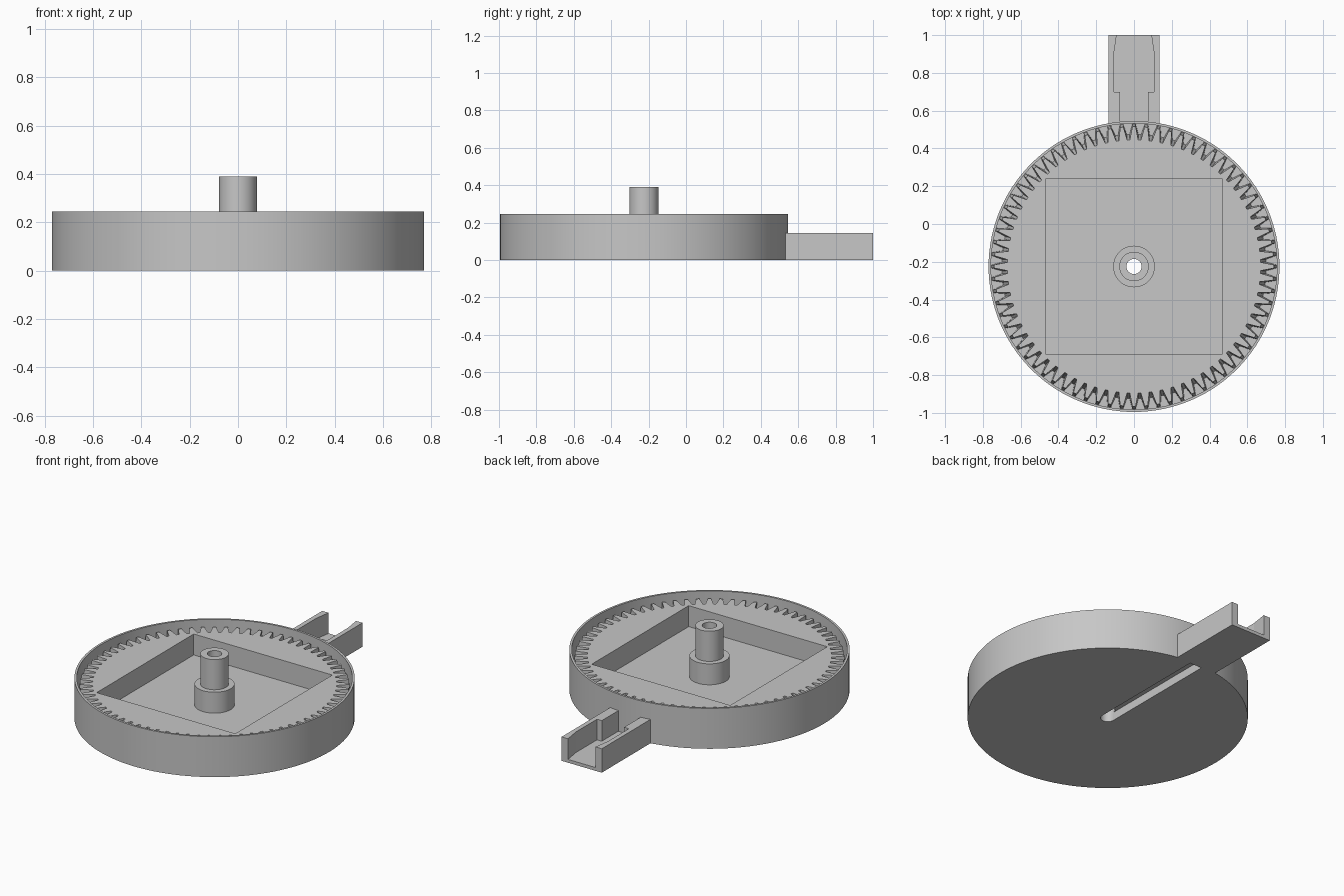
import bpy, bmesh
from math import sin, cos, pi, radians

if "Cube" in bpy.data.objects:
    bpy.data.objects.remove(bpy.data.objects["Cube"], do_unlink=True)

CY = -0.225          # centre of the round housing
FLOOR, DECK, TOP = 0.08, 0.207, 0.245

grey = bpy.data.materials.new("plain grey")
grey.use_nodes = True
grey.diffuse_color = (0.57, 0.57, 0.57, 1)
grey.node_tree.nodes["Principled BSDF"].inputs["Base Color"].default_value = grey.diffuse_color


def finish(bm, name):
    bmesh.ops.recalc_face_normals(bm, faces=bm.faces)
    mesh = bpy.data.meshes.new(name)
    bm.to_mesh(mesh)
    bm.free()
    mesh.materials.append(grey)
    ob = bpy.data.objects.new(name, mesh)
    bpy.context.collection.objects.link(ob)
    return ob


def activate(ob):
    bpy.ops.object.select_all(action="DESELECT")
    ob.select_set(True)
    bpy.context.view_layer.objects.active = ob


def smooth(ob):
    activate(ob)
    bpy.ops.object.shade_smooth_by_angle(angle=radians(30))


def cut(ob, cutter):
    activate(ob)
    mod = ob.modifiers.new("cut", "BOOLEAN")
    mod.operation, mod.solver, mod.object = "DIFFERENCE", "EXACT", cutter
    bpy.ops.object.modifier_apply(modifier=mod.name)
    bpy.data.objects.remove(cutter, do_unlink=True)


def loft(name, bottom, top, z0, z1):
    """Solid between two outlines with equal point counts."""
    bm = bmesh.new()
    a = [bm.verts.new((x, y, z0)) for x, y in bottom]
    b = [bm.verts.new((x, y, z1)) for x, y in top]
    n = len(a)
    bm.faces.new(a)
    bm.faces.new(b)
    for i in range(n):
        j = (i + 1) % n
        bm.faces.new((a[i], a[j], b[j], b[i]))
    return finish(bm, name)


def prism(name, outline, z0, z1):
    return loft(name, outline, outline, z0, z1)


def box(name, x0, x1, y0, y1, z0, z1):
    return prism(name, [(x0, y0), (x1, y0), (x1, y1), (x0, y1)], z0, z1)


def circle(r, n):
    return [(r * cos(2 * pi * i / n), CY + r * sin(2 * pi * i / n)) for i in range(n)]


def ring(name, profile, n):
    """Closed (radius, z) profile turned about the housing axis."""
    bm = bmesh.new()
    loops = [[bm.verts.new((x, y, z)) for x, y in circle(r, n)] for r, z in profile]
    for k, a in enumerate(loops):
        b = loops[(k + 1) % len(loops)]
        for i in range(n):
            j = (i + 1) % n
            bm.faces.new((a[i], a[j], b[j], b[i]))
    return finish(bm, name)


def gear_outline(root, tip, teeth=72):
    pts = []
    for i in range(teeth):
        for r, off in ((root, -0.38), (tip, -0.13), (tip, 0.13), (root, 0.38)):
            a = 2 * pi * (i + off) / teeth
            pts.append((r * cos(a), CY + r * sin(a)))
    return pts


# Round housing with a thin raised rim and a cable slot underneath
housing = ring("housing", [(0.04, 0), (0.77, 0), (0.77, TOP),
                           (0.757, TOP), (0.757, FLOOR), (0.04, FLOOR)], 120)
cut(housing, box("slot_cutter", -0.04, 0.04, CY, 0.528, -0.05, 0.05))
smooth(housing)

# Toothed deck, flaring downward, with a square pocket
deck = loft("toothed_deck", gear_outline(0.70, 0.755), gear_outline(0.67, 0.74), FLOOR, DECK)
H = 0.465
cut(deck, box("pocket_cutter", -H, H, CY - H, CY + H, 0, 0.4))

# Stepped hollow post in the middle
smooth(ring("center_post", [(0.04, FLOOR), (0.11, FLOOR), (0.11, DECK),
                            (0.078, DECK), (0.078, 0.39), (0.04, 0.39)], 48))

# Rear arm: thin floor and two stepped side walls
START = 0.533
box("arm_floor", -0.135, 0.135, START, 1, 0, 0.02)
for side, s in (("left", 1), ("right", -1)):
    wall = [(0.135, START), (0.135, 1), (0.092, 1), (0.107, 0.9),
            (0.107, 0.7), (0.075, 0.7), (0.075, START)]
    prism(side + "_arm_wall", [(s * x, y) for x, y in wall], 0.02, 0.145)
